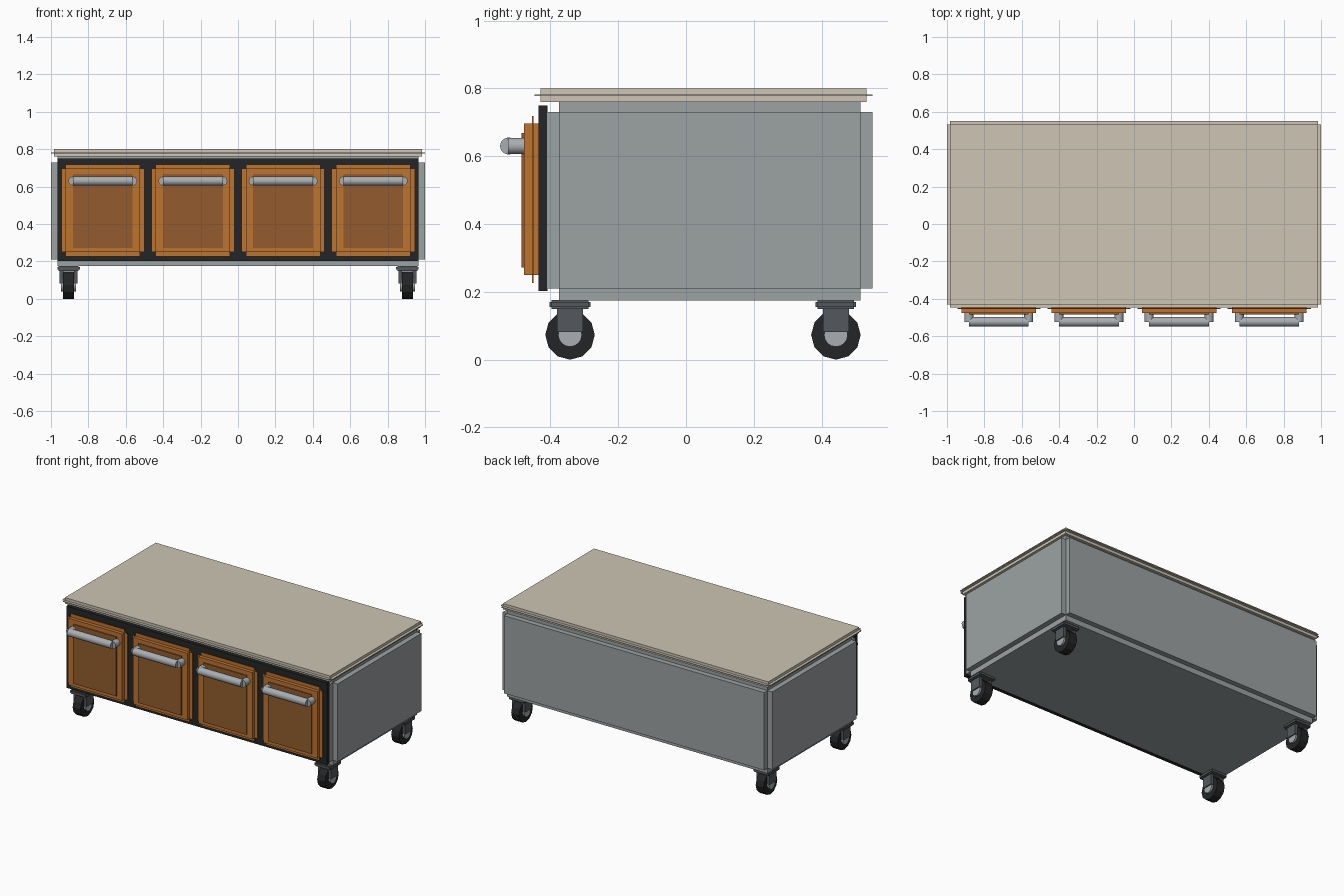
import bpy, bmesh, math
from mathutils import Matrix, Vector

if "Cube" in bpy.data.objects:
    bpy.data.objects.remove(bpy.data.objects["Cube"], do_unlink=True)


def material(name, rgb):
    """Flat colour given as sRGB bytes, stored as linear."""
    lin = [((c / 255 + 0.055) / 1.055) ** 2.4 for c in rgb] + [1.0]
    m = bpy.data.materials.new(name)
    m.use_nodes = True
    m.diffuse_color = lin
    m.node_tree.nodes["Principled BSDF"].inputs["Base Color"].default_value = lin
    return m


TAN = material("tan worktop", (205, 197, 181))
GREY = material("steel grey", (156, 162, 163))
BLACK = material("black", (36, 37, 38))
ORANGE = material("orange wood", (190, 116, 48))
BROWN = material("brown wood", (147, 92, 46))
HANDLE = material("handle metal", (168, 174, 178))
DARK = material("dark steel", (84, 89, 93))


def finish(name, bm, mat, smooth=False):
    bmesh.ops.recalc_face_normals(bm, faces=bm.faces)
    me = bpy.data.meshes.new(name)
    bm.to_mesh(me)
    bm.free()
    me.materials.append(mat)
    ob = bpy.data.objects.new(name, me)
    bpy.context.collection.objects.link(ob)
    if smooth:
        bpy.ops.object.select_all(action='DESELECT')
        ob.select_set(True)
        bpy.context.view_layer.objects.active = ob
        bpy.ops.object.shade_smooth_by_angle(angle=math.radians(35))
    return ob


def add_box(bm, centre, half):
    m = Matrix.Translation(centre) @ Matrix.Diagonal((*[2 * h for h in half], 1))
    bmesh.ops.create_cube(bm, size=1, matrix=m)


def box(name, lo, hi, mat, step=0.0):
    """Box from lo to hi; a step recesses every edge into a square notch."""
    lo, hi = Vector(lo), Vector(hi)
    centre, half = (lo + hi) / 2, (hi - lo) / 2
    bm = bmesh.new()
    if step:
        for axis in range(3):
            h = [half[i] if i == axis else half[i] - step for i in range(3)]
            add_box(bm, centre, h)
    else:
        add_box(bm, centre, half)
    return finish(name, bm, mat)


def cylinder(name, centre, radius, length, axis, mat, sides=24, smooth=True):
    rot = Matrix.Rotation(math.pi / 2, 4, 'Y' if axis == 'x' else 'X')
    bm = bmesh.new()
    bmesh.ops.create_cone(bm, cap_ends=True, segments=sides, radius1=radius,
                          radius2=radius, depth=length,
                          matrix=Matrix.Translation(centre) @ rot)
    return finish(name, bm, mat, smooth)


# Cabinet, worktop and front frame
box("cabinet_body", (-1, -0.41, 0.175), (1, 0.55, 0.765), GREY, 0.035)
box("worktop", (-1, -0.447, 0.76), (1, 0.55, 0.80), TAN, 0.0175)
box("front_frame", (-0.965, -0.435, 0.202), (0.965, -0.409, 0.75), BLACK)

# Drawers with inset panel and bar handle
for i in range(4):
    x = -0.723 + 0.482 * i
    n = str(i + 1)
    box("drawer_front_" + n, (x - 0.222, -0.477, 0.226), (x + 0.222, -0.427, 0.719),
        ORANGE, 0.023)
    box("drawer_panel_" + n, (x - 0.16, -0.485, 0.272), (x + 0.16, -0.475, 0.668), BROWN)
    cylinder("handle_bar_" + n, (x, -0.523, 0.63), 0.025, 0.32, 'x', HANDLE)
    for side, s in (("right", -1), ("left", 1)):
        cylinder(f"handle_post_{side}_{n}", (x + s * 0.16, -0.5, 0.63), 0.024, 0.05,
                 'y', HANDLE)

# Casters at the four corners
for side, x in (("right", -0.906), ("left", 0.906)):
    for end, y in (("front", -0.342), ("back", 0.442)):
        n = f"_{end}_{side}"
        box("caster_plate" + n, (x - 0.06, y - 0.06, 0.15), (x + 0.06, y + 0.06, 0.176),
            DARK, 0.006)
        for k, s in enumerate((-1, 1)):
            cx = x + s * 0.038
            box(f"caster_fork_{k + 1}" + n, (cx - 0.01, y - 0.038, 0.081),
                (cx + 0.01, y + 0.038, 0.152), DARK)
        cylinder("wheel" + n, (x, y, 0.073), 0.073, 0.058, 'x', BLACK, 12, False)
        cylinder("wheel_hub" + n, (x, y, 0.073), 0.035, 0.082, 'x', HANDLE, 16)
